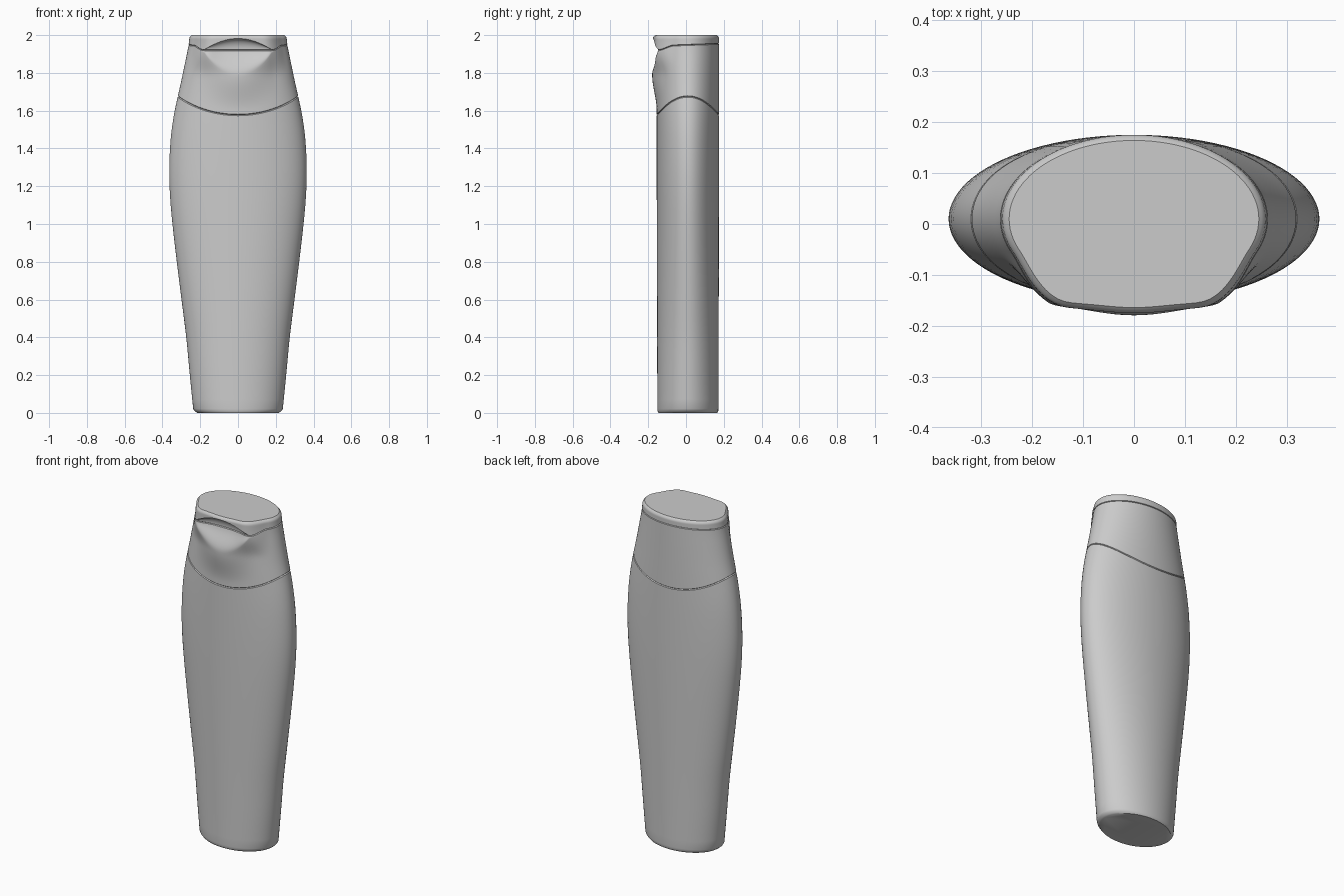
import bpy, bmesh, math

if "Cube" in bpy.data.objects:
    bpy.data.objects.remove(bpy.data.objects["Cube"], do_unlink=True)

grey = bpy.data.materials.new("light_grey_plastic")
grey.use_nodes = True
COLOUR = (0.6, 0.6, 0.6, 1)
grey.diffuse_color = COLOUR
grey.node_tree.nodes["Principled BSDF"].inputs["Base Color"].default_value = COLOUR

SIDES = 96
ANGLES = [2 * math.pi * i / SIDES for i in range(SIDES)]
CENTRE_Y = 0.01

# Half width of the bottle at each height
PROFILE = [(0.0, 0.222), (0.02, 0.237), (0.2, 0.255), (0.4, 0.274), (0.6, 0.299),
           (0.8, 0.324), (1.0, 0.347), (1.15, 0.36), (1.28, 0.364), (1.4, 0.36),
           (1.5, 0.351), (1.6, 0.335), (1.675, 0.319), (1.75, 0.302),
           (1.85, 0.281), (1.94, 0.263), (2.0, 0.256)]


def smoothstep(a, b, v):
    t = min(1, max(0, (v - a) / (b - a)))
    return t * t * (3 - 2 * t)


def half_width(z):
    """Smooth cubic interpolation of the side profile."""
    P = PROFILE
    k = max(i for i in range(len(P) - 1) if P[i][0] <= z or i == 0)
    slope = lambda i, j: (P[j][1] - P[i][1]) / (P[j][0] - P[i][0])
    m0 = slope(max(k - 1, 0), k + 1) if k > 1 else slope(k, k + 1)
    m1 = slope(k, min(k + 2, len(P) - 1)) if k > 0 else slope(1, 2)
    h = P[k + 1][0] - P[k][0]
    t = (z - P[k][0]) / h
    return (P[k][1] * (1 + 2 * t) * (1 - t) ** 2 + m0 * h * t * (1 - t) ** 2
            + P[k + 1][1] * t * t * (3 - 2 * t) + m1 * h * t * t * (t - 1))


def loft(name, rings, close_bottom, close_top):
    bm = bmesh.new()
    loops = [[bm.verts.new(p) for p in ring] for ring in rings]
    for low, high in zip(loops, loops[1:]):
        for i in range(SIDES):
            j = (i + 1) % SIDES
            bm.faces.new((low[i], low[j], high[j], high[i]))
    if close_bottom:
        bm.faces.new(loops[0][::-1])
    if close_top:
        bm.faces.new(loops[-1])
    mesh = bpy.data.meshes.new(name)
    bm.to_mesh(mesh)
    bm.free()
    obj = bpy.data.objects.new(name, mesh)
    bpy.context.collection.objects.link(obj)
    mesh.materials.append(grey)
    bpy.ops.object.select_all(action="DESELECT")
    obj.select_set(True)
    bpy.context.view_layer.objects.active = obj
    bpy.ops.object.shade_smooth_by_angle(angle=math.radians(40))


def body_seam(a):
    return 1.577 + 0.098 * math.cos(a) ** 2


def lid_seam(a):
    front = -math.sin(a)
    t = smoothstep(0.45, 0.75, front)
    return (1.948 - 0.006 * front) * (1 - t) + 1.92 * t


def recess(a):
    """Strength of the thumb recess, one at the front centre."""
    x = 0.262 * math.cos(a)
    return max(0, 1 - (x / 0.175) ** 2) if math.sin(a) < 0 else 0


def surface(a, z, inset=0.0, forward=0.0):
    """Point on the oval shell, with the squarer front near the lid."""
    front = -math.sin(a)
    squarer = 0.035 * smoothstep(0.4, 0.8, front) - 0.015 * smoothstep(0.8, 1, front)
    depth = 0.162 + 0.003 * smoothstep(0, 1.3, z)
    x = (half_width(z) - inset) * math.cos(a)
    y = CENTRE_Y - (depth - inset) * front
    return (x, y - squarer * smoothstep(1.78, 1.92, z) - forward, z)


# Body: rounded foot, then rows that bend gradually into the curved seam
body_rings = [[surface(a, z, inset) for a in ANGLES]
              for z, inset in ((0, 0.006), (0.005, 0.003), (0.012, 0.001))]
ROWS = 32
for r in range(ROWS + 1):
    v = r / ROWS
    body_rings.append([surface(a, 0.022 + (body_seam(a) - 0.026) * v) for a in ANGLES])
body_rings.append([surface(a, body_seam(a), 0.005) for a in ANGLES])
loft("bottle_body", body_rings, True, False)


# Cap: oval sleeve with a raised lip below the thumb recess
def lip_height(a):
    return lid_seam(a) - 0.012 - 0.12 * recess(a)


cap_rings = [[surface(a, body_seam(a), 0.005) for a in ANGLES]]
for r in range(17):
    v = r / 16
    ring = []
    for a in ANGLES:
        low, high = body_seam(a) + 0.004, lip_height(a)
        lip = 0.024 * recess(a) * smoothstep(0.1, 1, v)
        ring.append(surface(a, low + (high - low) * v, 0, lip))
    cap_rings.append(ring)
for r in range(1, 11):
    v = r / 10
    ring = []
    for a in ANGLES:
        low, high = lip_height(a), lid_seam(a) - 0.003
        move = 0.024 - 0.068 * smoothstep(0, 1.1, v)
        ring.append(surface(a, low + (high - low) * v, 0, move * recess(a)))
    cap_rings.append(ring)
cap_rings.append([surface(a, lid_seam(a), 0.005, -0.044 * recess(a)) for a in ANGLES])
loft("cap_sleeve", cap_rings, False, True)


# Lid: arched hollow at the front, softly rounded rim, flat top
def arch_height(a):
    return lid_seam(a) + 0.004 + 0.058 * recess(a)


lid_rings = [[surface(a, lid_seam(a), 0.005, -0.044 * recess(a)) for a in ANGLES]]
for r in range(9):
    v = r / 8
    ring = []
    for a in ANGLES:
        low, high = lid_seam(a) + 0.003, arch_height(a)
        hollow = 0.044 * recess(a) * math.sqrt(1 - v * v)
        ring.append(surface(a, low + (high - low) * v, 0, -hollow))
    lid_rings.append(ring)
for r in range(1, 11):
    v = r / 10
    ring = []
    for a in ANGLES:
        z = arch_height(a) + (2.0 - arch_height(a)) * v
        rim = 0.011 * max(0, 1 - (2.0 - z) / 0.018) ** 2
        ring.append(surface(a, z, rim))
    lid_rings.append(ring)
loft("flip_lid", lid_rings, True, True)
